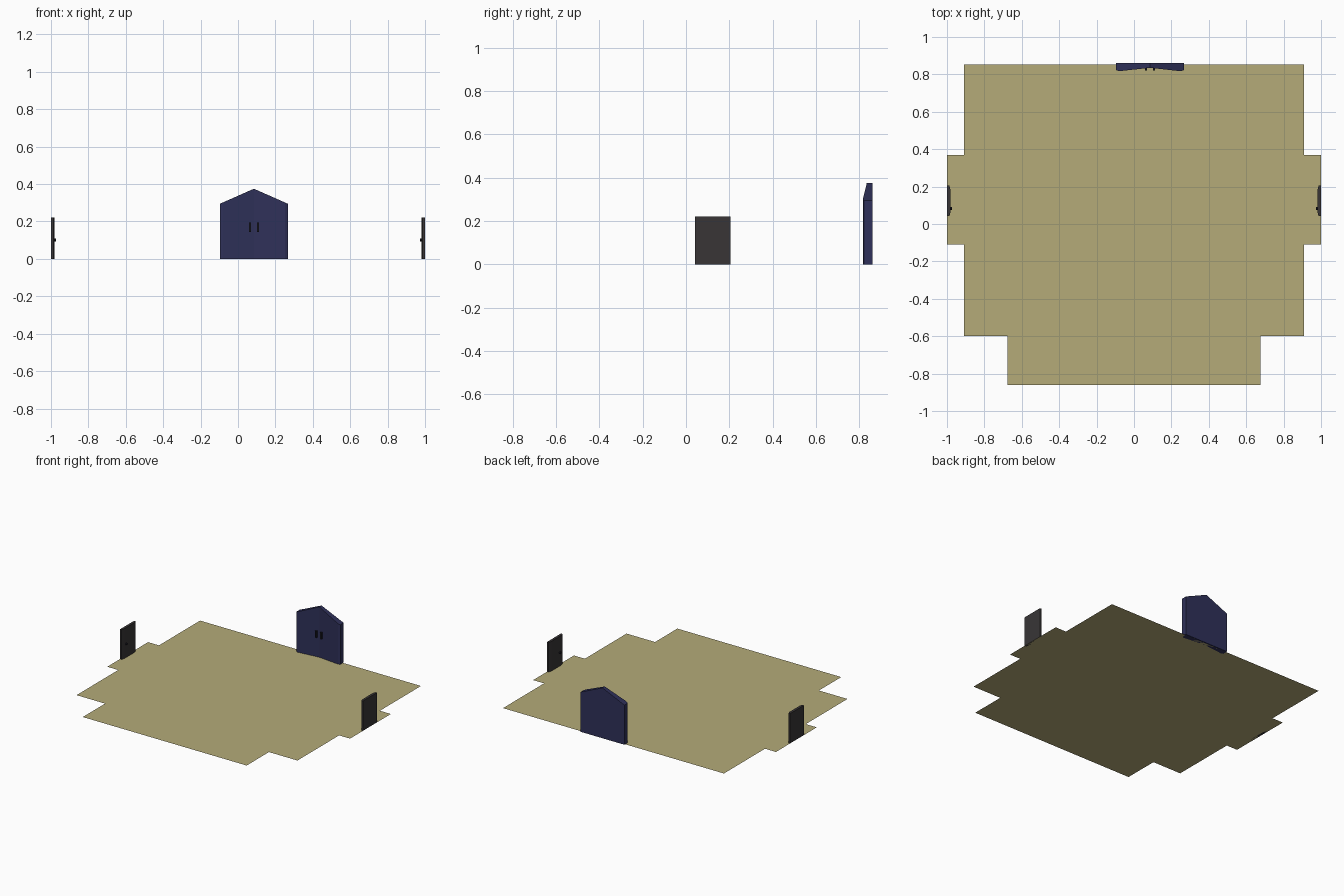
import bpy, bmesh, math
from mathutils import Matrix

if "Cube" in bpy.data.objects:
    bpy.data.objects.remove(bpy.data.objects["Cube"])


def material(name, rgb):
    m = bpy.data.materials.new(name)
    m.diffuse_color = (*rgb, 1)
    m.use_nodes = True
    m.node_tree.nodes["Principled BSDF"].inputs["Base Color"].default_value = m.diffuse_color
    return m


FLOOR = material("floor_tan", (0.46, 0.41, 0.19))
NAVY = material("door_navy", (0.028, 0.03, 0.10))
CHARCOAL = material("door_charcoal", (0.04, 0.036, 0.037))
BLACK = material("handle_black", (0.012, 0.012, 0.02))


def finish(name, bm, mat, recalc=True):
    if recalc:
        bmesh.ops.recalc_face_normals(bm, faces=bm.faces)
    me = bpy.data.meshes.new(name)
    bm.to_mesh(me)
    bm.free()
    me.materials.append(mat)
    ob = bpy.data.objects.new(name, me)
    bpy.context.collection.objects.link(ob)
    return ob


def prism(name, plan, top, mat):
    """Extrude a plan outline up from z = 0; top(x) gives the height."""
    bm = bmesh.new()
    low = [bm.verts.new((x, y, 0)) for x, y in plan]
    high = [bm.verts.new((x, y, top(x))) for x, y in plan]
    bm.faces.new(low)
    bm.faces.new(high)
    n = len(plan)
    for i in range(n):
        j = (i + 1) % n
        bm.faces.new((low[i], low[j], high[j], high[i]))
    return finish(name, bm, mat)


def box(name, centre, size, mat):
    bm = bmesh.new()
    bmesh.ops.create_cube(bm, size=1, matrix=Matrix.Translation(centre) @ Matrix.Diagonal((*size, 1)))
    return finish(name, bm, mat)


# Stepped floor sheet, right half mirrored to the left
half = [(0.675, -0.862), (0.675, -0.60), (0.91, -0.60), (0.91, -0.11),
        (1.0, -0.11), (1.0, 0.37), (0.91, 0.37), (0.91, 0.853)]
bm = bmesh.new()
bm.faces.new([bm.verts.new((x, y, 0)) for x, y in half + [(-x, y) for x, y in reversed(half)]])
finish("floor", bm, FLOOR, recalc=False)

# Gabled double door on the back edge, front faces sloping in to the seam
CX = 0.085
for side, s in (("left", -1), ("right", 1)):
    plan = [(0, 0.862), (0.181, 0.862), (0.181, 0.823), (0.165, 0.817), (0, 0.835)]
    prism(f"back_door_{side}", [(CX + s * u, y) for u, y in plan],
          lambda x: 0.375 - 0.08 * abs(x - CX) / 0.181, NAVY)
    box(f"back_door_handle_{side}", (CX + s * 0.021, 0.829, 0.17), (0.011, 0.016, 0.05), BLACK)

# Side doors with bevelled inner edges, and their knobs
for side, s in (("left", -1), ("right", 1)):
    plan = [(1.0, 0.042), (0.987, 0.042), (0.981, 0.065),
            (0.981, 0.182), (0.987, 0.205), (1.0, 0.205)]
    prism(f"side_door_{side}", [(s * x, y) for x, y in plan], lambda x: 0.222, CHARCOAL)
    bm = bmesh.new()
    bmesh.ops.create_cone(bm, cap_ends=True, segments=8, radius1=0.008, radius2=0.008, depth=0.012,
                          matrix=Matrix.Translation((s * 0.978, 0.084, 0.102))
                          @ Matrix.Rotation(math.pi / 2, 4, 'Y'))
    finish(f"side_door_knob_{side}", bm, BLACK)
